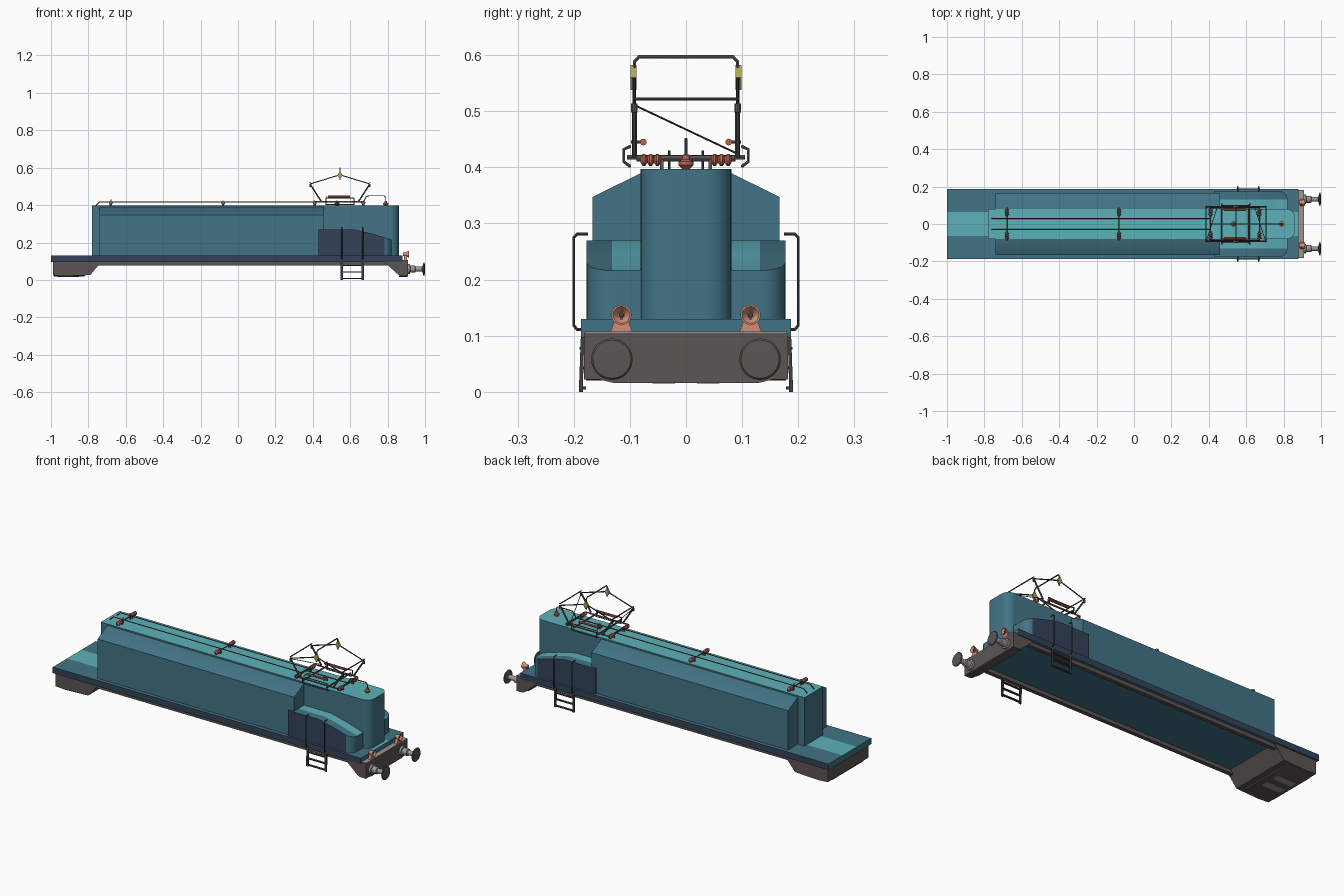
import bpy, bmesh, math
from mathutils import Vector, Matrix

if "Cube" in bpy.data.objects:
    bpy.data.objects.remove(bpy.data.objects["Cube"])

def mat(name, r, g, b):
    m = bpy.data.materials.new(name)
    m.diffuse_color = (r, g, b, 1)
    m.use_nodes = True
    m.node_tree.nodes["Principled BSDF"].inputs["Base Color"].default_value = m.diffuse_color
    return m

BODY = mat("body_blue", .055, .174, .235)
TEAL = mat("roof_teal", .11, .44, .49)
NAVY = mat("side_navy", .033, .055, .098)
GREY = mat("chassis_grey", .107, .091, .088)
PALE = mat("pale_metal", .34, .30, .31)
SALMON = mat("lamp_salmon", .64, .27, .18)
RED = mat("insulator_red", .50, .13, .085)
MAROON = mat("busbar_maroon", .17, .05, .045)
YELLOW = mat("joint_yellow", .43, .38, .09)
DARK = mat("rail_dark", .05, .05, .055)

def finish(name, bm, mats):
    bmesh.ops.recalc_face_normals(bm, faces=bm.faces)
    me = bpy.data.meshes.new(name)
    bm.to_mesh(me)
    bm.free()
    ob = bpy.data.objects.new(name, me)
    bpy.context.collection.objects.link(ob)
    for m in mats if isinstance(mats, list) else [mats]:
        me.materials.append(m)
    bpy.ops.object.select_all(action='DESELECT')
    ob.select_set(True)
    bpy.context.view_layer.objects.active = ob
    bpy.ops.object.shade_smooth_by_angle(angle=math.radians(32))
    return ob

def prism_bm(pts, axis, a, b):
    """Extrude a 2D outline along an axis from a to b."""
    place = {'x': lambda p, h: (h, p[0], p[1]),
             'y': lambda p, h: (p[0], h, p[1]),
             'z': lambda p, h: (p[0], p[1], h)}[axis]
    bm = bmesh.new()
    lo = [bm.verts.new(place(p, a)) for p in pts]
    hi = [bm.verts.new(place(p, b)) for p in pts]
    bm.faces.new(lo)
    bm.faces.new(hi)
    for i in range(len(pts)):
        j = (i + 1) % len(pts)
        bm.faces.new((lo[i], lo[j], hi[j], hi[i]))
    bmesh.ops.recalc_face_normals(bm, faces=bm.faces)
    return bm

def prism(name, pts, axis, a, b, m):
    return finish(name, prism_bm(pts, axis, a, b), m)

def box(name, x0, x1, y0, y1, z0, z1, m):
    return prism(name, [(x0, y0), (x1, y0), (x1, y1), (x0, y1)], 'z', z0, z1, m)

def lathe(name, prof, axis, loc, m, n=20):
    """Spin (radius, height) points round an axis."""
    bm = bmesh.new()
    vs = [bm.verts.new((r, 0, h)) for r, h in prof]
    es = [bm.edges.new(e) for e in zip(vs, vs[1:])]
    bmesh.ops.spin(bm, geom=vs + es, cent=(0, 0, 0), axis=(0, 0, 1),
                   angle=math.tau, steps=n, use_duplicate=False)
    bmesh.ops.remove_doubles(bm, verts=bm.verts, dist=1e-5)
    rot = Vector((0, 0, 1)).rotation_difference(Vector(axis)).to_matrix().to_4x4()
    bm.transform(Matrix.Translation(loc) @ rot)
    return finish(name, bm, m)

def tube(name, pts, r, m, closed=False):
    cu = bpy.data.curves.new(name, 'CURVE')
    cu.dimensions = '3D'
    cu.bevel_depth = r
    cu.bevel_resolution = 1
    cu.use_fill_caps = True
    sp = cu.splines.new('POLY')
    sp.points.add(len(pts) - 1)
    for p, q in zip(sp.points, pts):
        p.co = (*q, 1)
    sp.use_cyclic_u = closed
    cu.materials.append(m)
    ob = bpy.data.objects.new(name, cu)
    bpy.context.collection.objects.link(ob)
    bpy.ops.object.select_all(action='DESELECT')
    ob.select_set(True)
    bpy.context.view_layer.objects.active = ob
    bpy.ops.object.convert(target='MESH')
    bpy.ops.object.shade_smooth_by_angle(angle=math.radians(50))

def cut(bm, co, no):
    bmesh.ops.bisect_plane(bm, geom=bm.verts[:] + bm.edges[:] + bm.faces[:],
                           plane_co=co, plane_no=no)

def nose_plan(x0, x1, w, r):
    """Plan outline with square rear and rounded front corners."""
    arc = [(x1 - r + r * math.sin(t), w - r + r * math.cos(t))
           for t in [i * math.pi / 16 for i in range(9)]]
    return [(x0, w)] + arc + [(x, -y) for x, y in reversed(arc)] + [(x0, -w)]

# footplate: navy edges, bright centre strip on top
bm = prism_bm([(-1, -.187), (.88, -.187), (.88, .187), (-1, .187)], 'z', .097, .13)
for s in (-1, 1):
    cut(bm, (0, s * .063, 0), (0, 1, 0))
for f in bm.faces:
    if abs(f.normal.y) > .5:
        f.material_index = 2
    elif f.normal.z > .5 and abs(f.calc_center_median().y) < .06:
        f.material_index = 1
finish("footplate", bm, [BODY, TEAL, NAVY])

# central tall hood with rounded nose
bm = prism_bm(nose_plan(-.78, .86, .081, .045), 'z', .13, .397)
for f in bm.faces:
    f.material_index = int(f.normal.z > .5)
finish("centre_hood", bm, [BODY, TEAL])

# wide machinery casing with sloped shoulders
prism("machinery_casing", [(-.167, .13), (-.167, .347), (-.082, .389), (.082, .389),
                           (.167, .347), (.167, .13)], 'x', -.74, .46, BODY)

# low front side hoods, sloping down toward the nose
bm = prism_bm(nose_plan(.43, .82, .177, .045), 'z', .13, .27)
cut(bm, (.62, 0, 0), (1, 0, 0))
cut(bm, (.72, 0, 0), (1, 0, 0))
for s in (-1, 1):
    cut(bm, (0, s * .132, 0), (0, 1, 0))
for v in bm.verts:
    if v.co.z > .2 and v.co.x > .62:
        t = (v.co.x - .62) / .2
        v.co.z = .27 - .054 * t ** 1.2
bm.normal_update()
for f in bm.faces:
    if f.normal.z > .5:
        f.material_index = int(abs(f.calc_center_median().y) < .132)
    elif abs(f.normal.y) > .97:
        f.material_index = 2
finish("front_side_hood", bm, [BODY, TEAL, NAVY])

# chassis: end blocks, sills, bottom plates
prism("rear_chassis_block", [(-.99, .097), (-.99, .024), (-.93, .02), (-.79, .026),
                             (-.73, .097)], 'y', -.178, .178, GREY)
prism("front_buffer_beam", [(.78, .097), (.855, .03), (.87, .022), (.908, .022),
                            (.908, .105), (.86, .105)], 'y', -.182, .182, GREY)
box("beam_top_plate", .878, .908, -.18, .18, .104, .107, PALE)
prism("front_bottom_plate", [(-.16, .023), (-.13, .016), (.13, .016), (.16, .023)],
      'x', .862, .906, GREY)
prism("rear_bottom_plate", [(-.16, .024), (-.13, .017), (.13, .017), (.16, .024)],
      'x', -.985, -.82, GREY)
for s in (-1, 1):
    box("sill", -.76, .82, s * .15, s * .172, .077, .098, GREY)
    box("bottom_pad", -.965, -.85, s * .02, s * .06, .0145, .018, PALE)

# buffers and lamps
for s in (-1, 1):
    lathe("buffer_shank", [(0, 0), (.026, 0), (.026, .012), (.019, .014), (.019, .04),
                           (.013, .042), (.013, .082), (0, .082)], (1, 0, 0),
          (.907, s * .132, .058), PALE)
    lathe("buffer_head", [(0, 0), (.014, 0), (.036, .007), (.037, .01), (.034, .013), (0, .015)],
          (1, 0, 0), (.985, s * .132, .058), GREY, 28)
    lathe("lamp", [(0, 0), (.009, 0), (.011, .013), (.018, .03), (.015, .03), (.006, .018),
                   (0, .018)], (1, 0, 0), (.883, s * .115, .137), SALMON)
    lathe("lamp_bulb", [(0, 0), (.005, 0), (.005, .006), (0, .008)], (1, 0, 0),
          (.9, s * .115, .137), DARK, 10)
    prism("lamp_bracket", [(s * .115 - .02, .106), (s * .115 + .02, .106),
                           (s * .115 + .011, .13), (s * .115 - .011, .13)],
          'x', .888, .904, SALMON)

# ladders and handrails
for s in (-1, 1):
    for x in (.555, .667):
        tube("handrail", [(x, s * .175, .281), (x, s * .194, .281), (x, s * .2, .275),
                          (x, s * .2, .118), (x, s * .194, .111), (x, s * .18, .111)], .0032, DARK)
        prism("ladder_side", [(s * .181, .11), (s * .187, .11), (s * .191, 0), (s * .184, 0)],
              'x', x - .006, x + .006, DARK)
    for z in (.004, .04, .075):
        box("ladder_step", .555, .667, s * .178, s * .19, z, z + .005, DARK)

# roof bus bars and their cross rods with insulators
ins = [(0, -.018)] + [(r, h + k * .012 - .018) for k in range(3)
                      for r, h in ((.005, 0), (.011, .004), (.011, .008), (.005, .012))] + [(0, .018)]
for x in (-.68, -.08, .41, .67):
    tube("insulator_rod", [(x, -.088, .413), (x, .088, .413)], .003, GREY)
    for s in (-1, 1):
        lathe("insulator", ins, (0, 1, 0), (x, s * .063, .413), RED, 12)
        box("insulator_foot", x - .006, x + .006, s * .04, s * .046, .395, .415, GREY)
for s in (-1, 1):
    tube("bus_bar", [(-.76, s * .03, .397), (-.74, s * .03, .417), (.41, s * .03, .417)], .0025, MAROON)
    tube("bus_bar_post", [(-.68, s * .03, .397), (-.68, s * .03, .43)], .0025, DARK)

# pantograph base frame, springs and standing insulators
tube("pantograph_base", [(.41, -.085, .418), (.67, -.085, .418), (.67, .085, .418),
                         (.41, .085, .418)], .004, GREY, True)
for x in (.47, .615):
    tube("pantograph_shaft", [(x, -.105, .418), (x, .105, .418)], .0045, GREY)
for s in (-1, 1):
    lathe("spring", [(0, 0), (.006, 0), (.006, .12), (0, .12)], (1, 0, 0), (.48, s * .076, .445), RED, 10)
    tube("spring_pin", [(.475, s * .074, .445), (.475, s * .098, .445)], .003, GREY)
    tube("base_loop", [(.47, s * .1, .402), (.62, s * .1, .402), (.62, s * .111, .41),
                       (.62, s * .111, .432), (.62, s * .1, .437), (.47, s * .1, .437),
                       (.47, s * .111, .432), (.47, s * .111, .41)], .003, GREY, True)
for x in (.53, .79):
    lathe("roof_insulator", [(0, 0), (.006, 0), (.014, .008), (.014, .014), (.007, .018),
                             (.007, .026), (0, .028)], (0, 0, 1), (x, 0, .396),
          GREY if x < .6 else RED, 14)
tube("roof_lead", [(.67, 0, .415), (.685, 0, .445), (.7, 0, .45), (.78, 0, .45),
                   (.79, 0, .442), (.79, 0, .42)], .003, DARK)
tube("centre_bar", [(.41, 0, .418), (.67, 0, .418)], .003, GREY)

# pantograph arms, one side each way
C = .545
for d in (-1, 1):
    for s in (-1, 1):
        foot, knee, top = (C + d * .1, s * .092, .42), (C + d * .16, s * .092, .513), (C, s * .092, .562)
        tube("lower_arm", [foot, knee], .0045, GREY)
        tube("upper_arm", [knee, top], .003, DARK)
        lathe("knee_sleeve", [(0, -.008), (.006, -.008), (.006, .008), (0, .008)], (0, 0, 1),
              (C + d * .158, s * .092, .506), GREY, 10)
    tube("knee_crossbar", [(C + d * .16, -.095, .522), (C + d * .16, .095, .522)], .003, DARK)
    tube("arm_brace", [(C + d * .1, .09, .425), (C + d * .158, -.09, .51)], .0018, DARK)

# contact bow and yellow joints
tube("contact_bow", [(C, -.092, .535), (C, -.092, .588), (C, -.084, .597), (C, .084, .597),
                     (C, .092, .588), (C, .092, .535)], .0035, GREY)
for s in (-1, 1):
    prism("bow_joint", [(C - .014, .56), (C, .538), (C + .014, .56), (C, .582)],
          'y', s * .088, s * .099, YELLOW)
